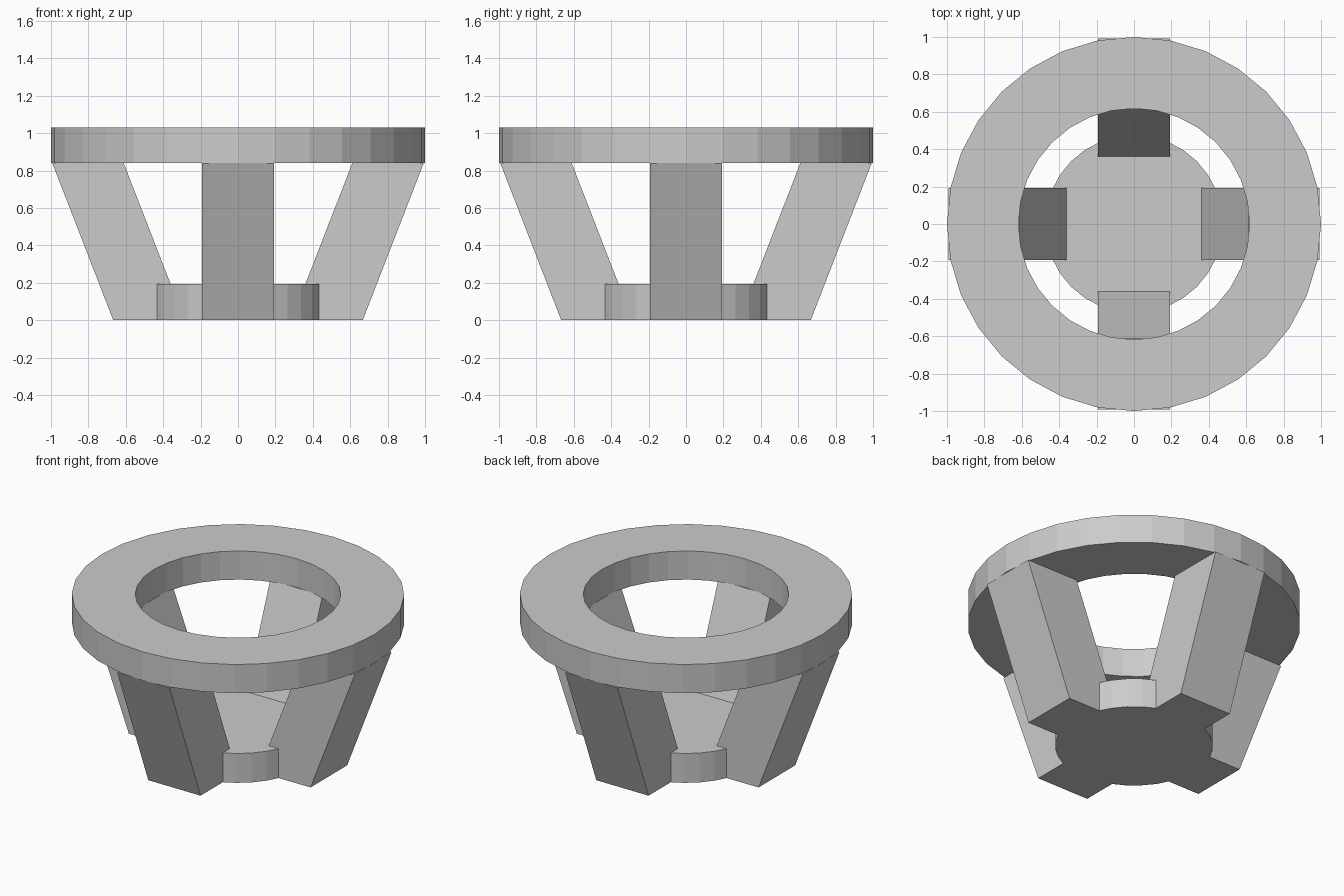
import bpy, bmesh
from math import cos, sin, pi, tau

if "Cube" in bpy.data.objects:
    bpy.data.objects.remove(bpy.data.objects["Cube"])

SIDES = 32


def finish(bm, name):
    bmesh.ops.recalc_face_normals(bm, faces=bm.faces)
    mesh = bpy.data.meshes.new(name)
    bm.to_mesh(mesh)
    bm.free()
    obj = bpy.data.objects.new(name, mesh)
    bpy.context.collection.objects.link(obj)
    return obj


# Flat ring on top
def make_ring(name, r_in, r_out, z0, z1):
    bm = bmesh.new()
    profile = [(r_in, z0), (r_out, z0), (r_out, z1), (r_in, z1)]
    loops = []
    for i in range(SIDES):
        a = tau * i / SIDES
        loops.append([bm.verts.new((r * cos(a), r * sin(a), z)) for r, z in profile])
    for i in range(SIDES):
        a, b = loops[i], loops[(i + 1) % SIDES]
        for k in range(4):
            n = (k + 1) % 4
            bm.faces.new((a[k], b[k], b[n], a[n]))
    return finish(bm, name)


# Round base plate
def make_disc(name, r, height):
    bm = bmesh.new()
    verts = [bm.verts.new((r * cos(tau * i / SIDES), r * sin(tau * i / SIDES), 0))
             for i in range(SIDES)]
    face = bm.faces.new(verts)
    top = bmesh.ops.extrude_face_region(bm, geom=[face], use_keep_orig=True)["geom"]
    bmesh.ops.translate(bm, vec=(0, 0, height),
                        verts=[v for v in top if isinstance(v, bmesh.types.BMVert)])
    return finish(bm, name)


# Leaning leg, a slanted parallelogram with constant width
def make_leg(name, angle, half=0.192):
    profile = [(0.285, 0), (0.667, 0), (0.993, 0.84), (0.611, 0.84)]
    c, s = round(cos(angle)), round(sin(angle))
    bm = bmesh.new()
    sides = [[bm.verts.new((x * c - y * s, x * s + y * c, z)) for x, z in profile]
             for y in (-half, half)]
    for side in sides:
        bm.faces.new(side)
    for k in range(4):
        n = (k + 1) % 4
        bm.faces.new((sides[0][k], sides[0][n], sides[1][n], sides[1][k]))
    return finish(bm, name)


make_ring("top_ring", 0.618, 1.0, 0.84, 1.03)
base = make_disc("base_with_legs", 0.475, 0.195)

# Merge the four legs into the base
for i in range(4):
    leg = make_leg("leg", i * pi / 2)
    mod = base.modifiers.new("join_leg", 'BOOLEAN')
    mod.operation = 'UNION'
    mod.solver = 'EXACT'
    mod.object = leg
    bpy.context.view_layer.objects.active = base
    bpy.ops.object.modifier_apply(modifier=mod.name)
    bpy.data.objects.remove(leg)
